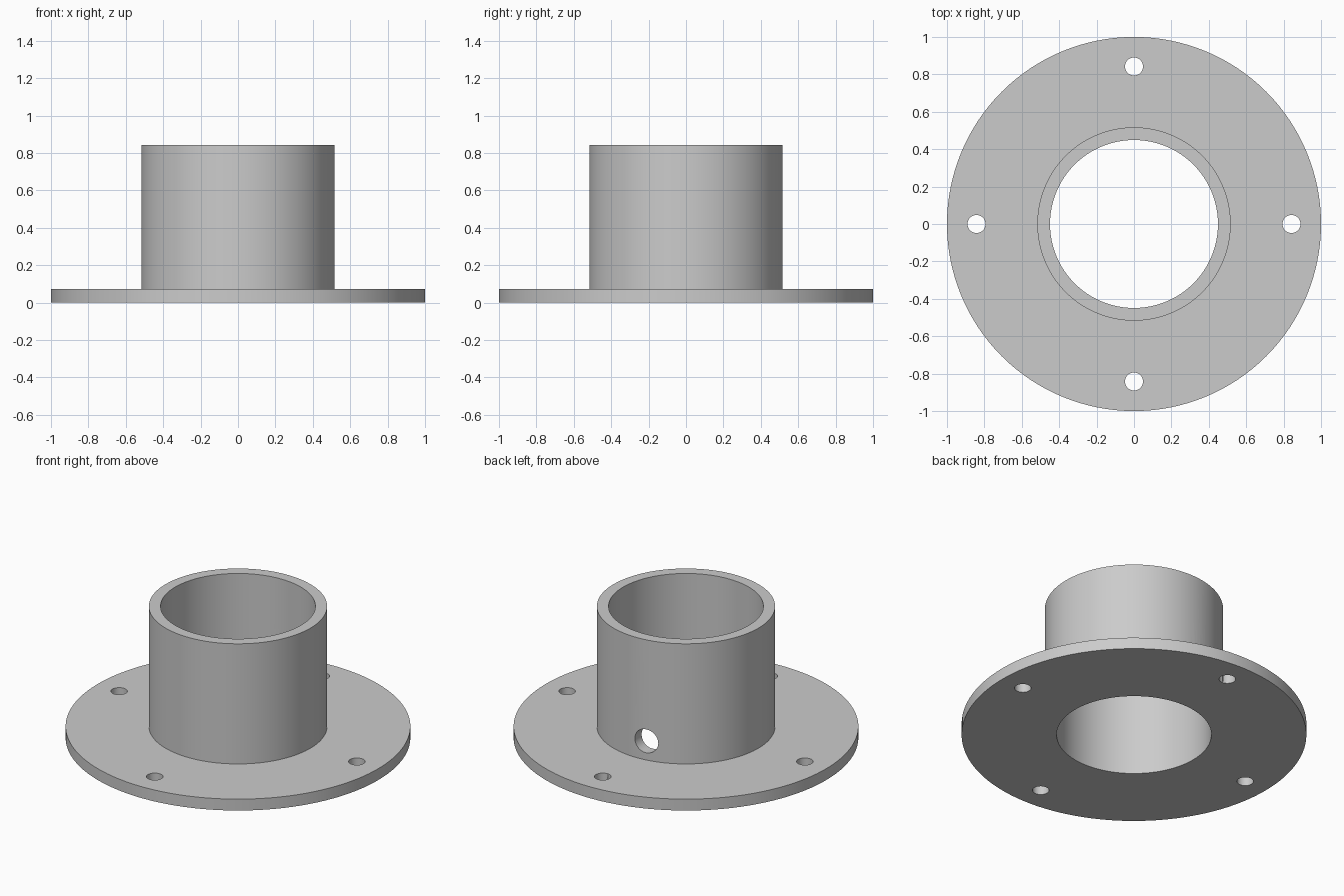
import bpy
import bmesh
from math import radians, sin, cos, pi
from mathutils import Matrix

cube = bpy.data.objects.get("Cube")
if cube:
    bpy.data.objects.remove(cube, do_unlink=True)

FLANGE_R, COLLAR_R, BORE_R = 1.0, 0.517, 0.449
FLANGE_H, TOTAL_H = 0.073, 0.842
BOLT_CIRCLE, BOLT_R = 0.842, 0.048
PORT_R, PORT_X, PORT_Z = 0.075, -0.075, 0.194
SEGMENTS = 128

grey = bpy.data.materials.new("plain grey")
grey.use_nodes = True
colour = (0.6, 0.6, 0.6, 1)
grey.diffuse_color = colour
grey.node_tree.nodes["Principled BSDF"].inputs["Base Color"].default_value = colour


def add_object(name, bm):
    bmesh.ops.recalc_face_normals(bm, faces=bm.faces)
    mesh = bpy.data.meshes.new(name)
    bm.to_mesh(mesh)
    bm.free()
    mesh.materials.append(grey)
    obj = bpy.data.objects.new(name, mesh)
    bpy.context.collection.objects.link(obj)
    return obj


def lathe(name, profile):
    """Revolve a closed (radius, height) profile around z."""
    bm = bmesh.new()
    rings = []
    for i in range(SEGMENTS):
        a = 2 * pi * i / SEGMENTS
        rings.append([bm.verts.new((r * cos(a), r * sin(a), z)) for r, z in profile])
    n = len(profile)
    for i, ring in enumerate(rings):
        after = rings[(i + 1) % SEGMENTS]
        for j in range(n):
            k = (j + 1) % n
            bm.faces.new((ring[j], after[j], after[k], ring[k]))
    return add_object(name, bm)


def drill(target, radius, depth, matrix):
    """Cut a round hole and discard the cutter."""
    bm = bmesh.new()
    bmesh.ops.create_cone(bm, cap_ends=True, segments=48, radius1=radius,
                          radius2=radius, depth=depth, matrix=matrix)
    cutter = add_object("hole_cutter", bm)
    cutter.hide_render = True
    mod = target.modifiers.new("hole", "BOOLEAN")
    mod.operation = "DIFFERENCE"
    mod.solver = "EXACT"
    mod.object = cutter
    bpy.context.view_layer.objects.active = target
    bpy.ops.object.modifier_apply(modifier=mod.name)
    bpy.data.objects.remove(cutter, do_unlink=True)


# Flange and collar turned as one solid
body = lathe("flanged_collar", [
    (BORE_R, 0), (FLANGE_R, 0), (FLANGE_R, FLANGE_H),
    (COLLAR_R, FLANGE_H), (COLLAR_R, TOTAL_H), (BORE_R, TOTAL_H),
])

# Four bolt holes through the flange
for i in range(4):
    a = i * pi / 2
    drill(body, BOLT_R, 0.4,
          Matrix.Translation((BOLT_CIRCLE * cos(a), BOLT_CIRCLE * sin(a), 0)))

# Side port through the rear wall of the collar
drill(body, PORT_R, 0.4,
      Matrix.Translation((PORT_X, 0.48, PORT_Z)) @ Matrix.Rotation(radians(90), 4, "X"))

# Smooth round walls with crisp rims
bpy.ops.object.select_all(action="DESELECT")
body.select_set(True)
bpy.context.view_layer.objects.active = body
bpy.ops.object.shade_smooth_by_angle(angle=radians(30))
